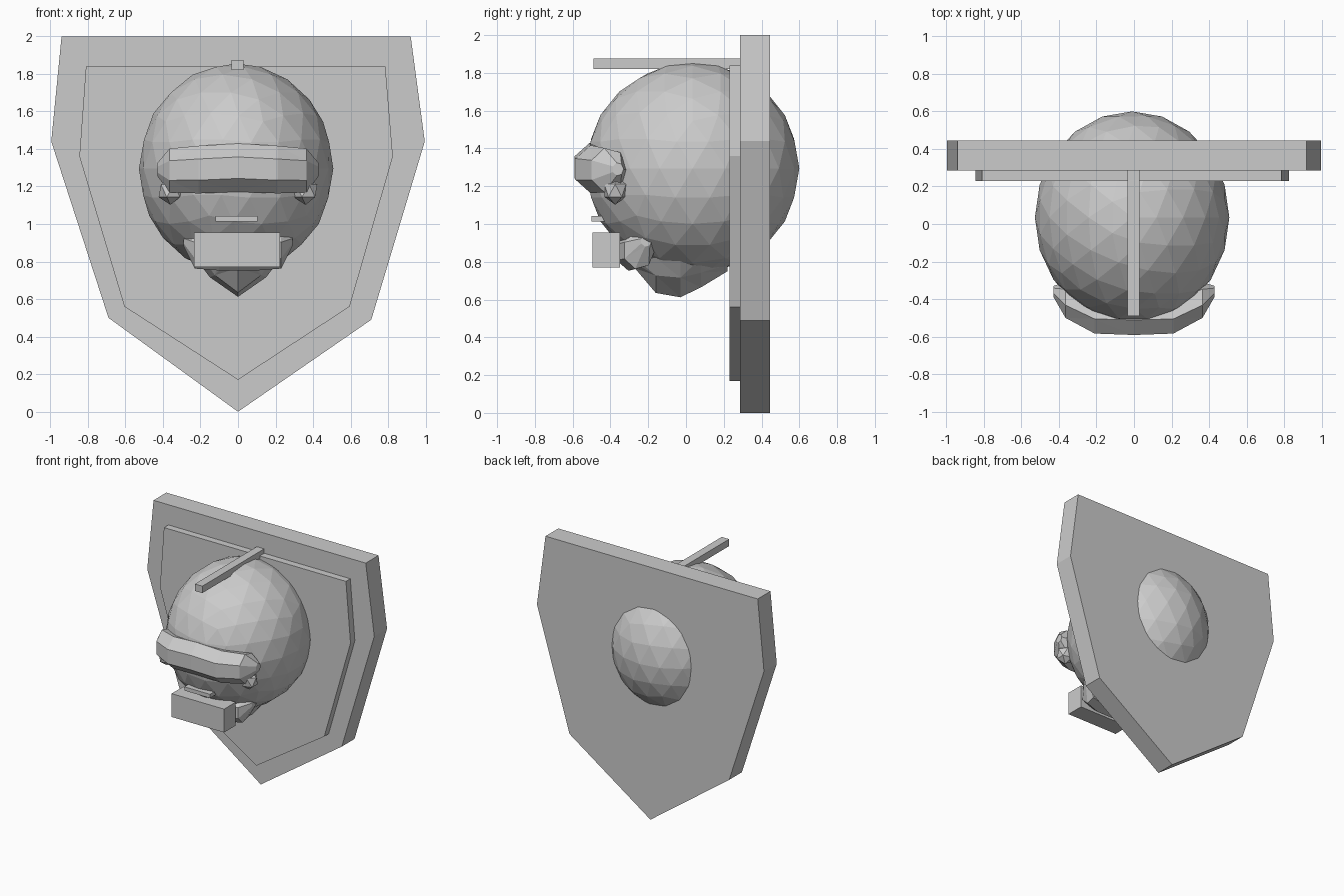
import bpy, bmesh, math
from mathutils import Matrix, Vector

if "Cube" in bpy.data.objects:
    bpy.data.objects.remove(bpy.data.objects["Cube"])

grey = bpy.data.materials.new("plain grey")
grey.diffuse_color = (0.6, 0.6, 0.6, 1)
grey.use_nodes = True
grey.node_tree.nodes["Principled BSDF"].inputs["Base Color"].default_value = grey.diffuse_color


def finish(name, bm):
    bmesh.ops.recalc_face_normals(bm, faces=bm.faces)
    mesh = bpy.data.meshes.new(name)
    bm.to_mesh(mesh)
    bm.free()
    mesh.materials.append(grey)
    ob = bpy.data.objects.new(name, mesh)
    bpy.context.collection.objects.link(ob)
    return ob


def slab(name, outline, y0, y1):
    """Extrude an x/z outline from y0 back to y1."""
    bm = bmesh.new()
    face = bm.faces.new([bm.verts.new((x, y0, z)) for x, z in outline])
    ext = bmesh.ops.extrude_face_region(bm, geom=[face])
    verts = [v for v in ext["geom"] if isinstance(v, bmesh.types.BMVert)]
    bmesh.ops.translate(bm, verts=verts, vec=(0, y1 - y0, 0))
    return finish(name, bm)


def box(name, x0, x1, y0, y1, z0, z1):
    return slab(name, [(x0, z0), (x1, z0), (x1, z1), (x0, z1)], y0, y1)


def ball(name, centre, radii, sub):
    bm = bmesh.new()
    m = Matrix.Translation(centre) @ Matrix.Diagonal((*radii, 1))
    bmesh.ops.create_icosphere(bm, subdivisions=sub, radius=1, matrix=m)
    return finish(name, bm)


def loft(name, rings):
    """Skin a list of equal-length point rings, capping both ends."""
    bm = bmesh.new()
    rows = [[bm.verts.new(p) for p in ring] for ring in rings]
    n = len(rows[0])
    for a, b in zip(rows, rows[1:]):
        for i in range(n):
            j = (i + 1) % n
            bm.faces.new((a[i], a[j], b[j], b[i]))
    bm.faces.new(rows[0])
    bm.faces.new(rows[-1])
    bmesh.ops.triangulate(bm, faces=bm.faces[:])
    return finish(name, bm)


def bent_roll(name, half, sides=7):
    """Symmetric bent roll: half = (x, centre y, centre z, ry, rz), outer end to middle."""
    stations = [(-s[0], *s[1:]) for s in half] + list(reversed(half[:-1]))
    rings = []
    for x, cy, cz, ry, rz in stations:
        ring = []
        for i in range(sides):
            a = 2 * math.pi * (i + 0.5) / sides
            ring.append((x, cy - ry * math.cos(a), cz + rz * math.sin(a)))
        rings.append(ring)
    return loft(name, rings)


# Wall plaque: shield board with a raised inner panel
slab("shield_board", [(-0.94, 2), (0.92, 2), (0.995, 1.44), (0.71, 0.49),
                      (0, 0), (-0.69, 0.5), (-0.995, 1.44)], 0.285, 0.445)
slab("inner_panel", [(-0.81, 1.84), (0.785, 1.84), (0.825, 1.36), (0.595, 0.56),
                     (0, 0.17), (-0.605, 0.56), (-0.845, 1.36)], 0.23, 0.29)

# Head pushed through the plaque
ball("head", (-0.01, 0.035, 1.295), (0.518, 0.565, 0.56), 3)

# Brow, eyes, nose
bent_roll("brow", [(0.43, -0.36, 1.29, 0.03, 0.035), (0.365, -0.41, 1.285, 0.10, 0.12),
                   (0.21, -0.48, 1.29, 0.115, 0.13), (0, -0.485, 1.30, 0.118, 0.132)])
for side, label in ((-1, "left"), (1, "right")):
    ball("eye_" + label, (side * 0.36, -0.375, 1.177), (0.07, 0.067, 0.075), 1)
box("nose", -0.12, 0.105, -0.5, -0.4, 1.012, 1.042)

# Mouth block with lips behind it
box("mouth_block", -0.235, 0.225, -0.495, -0.35, 0.77, 0.955)
bent_roll("lips", [(0.29, -0.21, 0.91, 0.03, 0.03), (0.23, -0.25, 0.86, 0.085, 0.10),
                   (0.1, -0.285, 0.85, 0.09, 0.10), (0, -0.285, 0.85, 0.09, 0.10)])

# Pointed chin: V sections along y (y, bottom z, half width)
chin = [(-0.27, 0.765, 0.10), (-0.16, 0.635, 0.19), (-0.03, 0.612, 0.23),
        (0.08, 0.665, 0.21), (0.22, 0.75, 0.12)]
loft("chin", [[(-w, y, 0.82), (-0.65 * w, y, 0.82 - (0.82 - b) * 0.5), (0, y, b),
               (0.65 * w, y, 0.82 - (0.82 - b) * 0.5), (w, y, 0.82)] for y, b, w in chin])

# Rod along the crown
box("crown_rod", -0.035, 0.03, -0.49, 0.29, 1.82, 1.875)
